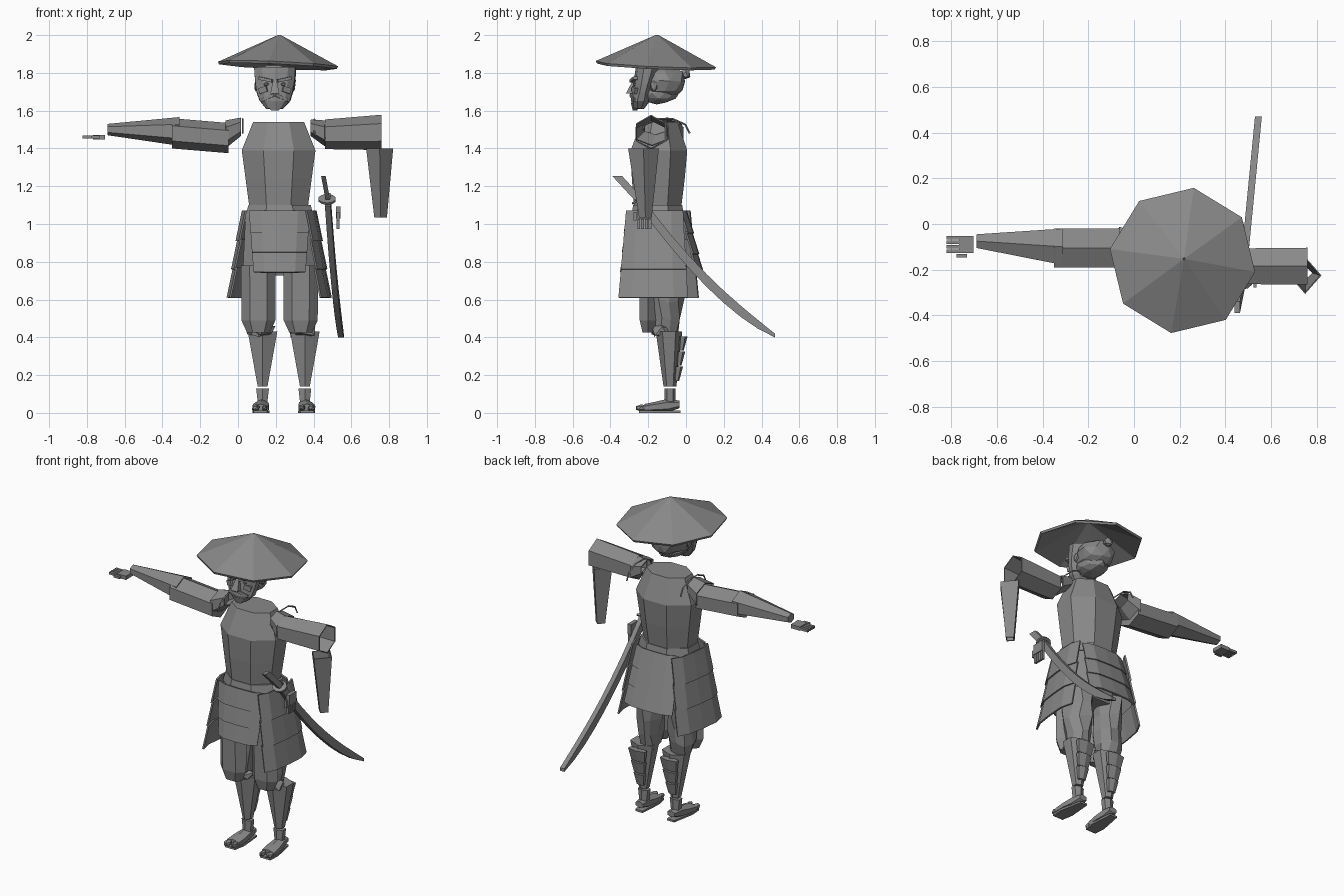
import bpy, bmesh, math, random
from math import pi, sin, cos
from mathutils import Vector

random.seed(4)
if "Cube" in bpy.data.objects:
    bpy.data.objects.remove(bpy.data.objects["Cube"], do_unlink=True)

grey = bpy.data.materials.new("plain grey")
grey.use_nodes = True
grey.diffuse_color = (.25, .25, .25, 1)
grey.node_tree.nodes["Principled BSDF"].inputs["Base Color"].default_value = grey.diffuse_color

MID = .22     # body centre in x
DEPTH = -.15  # body centre in y


def finish(name, bm, thick=0, jitter=0):
    """Turn a bmesh into a flat-shaded object."""
    for v in bm.verts:
        v.co += Vector(random.uniform(-jitter, jitter) for axis in range(3))
    bmesh.ops.recalc_face_normals(bm, faces=bm.faces)
    mesh = bpy.data.meshes.new(name)
    bm.to_mesh(mesh)
    bm.free()
    mesh.materials.append(grey)
    ob = bpy.data.objects.new(name, mesh)
    bpy.context.collection.objects.link(ob)
    if thick:
        mod = ob.modifiers.new("thickness", 'SOLIDIFY')
        mod.thickness = thick
        mod.offset = 0
    return ob


def skin(name, centres, sizes, axis, sides=8, turn=None, caps=True, thick=0, jitter=0):
    """Join polygon rings of the given half sizes, each square to one axis."""
    bm = bmesh.new()
    turn = pi / sides if turn is None else turn
    angles = [turn + math.tau * i / sides for i in range(sides)]
    widest = max(abs(cos(a)) for a in angles)
    tallest = max(abs(sin(a)) for a in angles)
    across, up = [k for k in range(3) if k != axis]
    rings = []
    for centre, (half_across, half_up) in zip(centres, sizes):
        ring = []
        for a in angles:
            co = Vector(centre)
            co[across] += half_across * cos(a) / widest
            co[up] += half_up * sin(a) / tallest
            ring.append(bm.verts.new(co))
        rings.append(ring)
    for low, high in zip(rings, rings[1:]):
        for i in range(sides):
            j = (i + 1) % sides
            bm.faces.new((low[i], low[j], high[j], high[i]))
    if caps:
        bm.faces.new(rings[0])
        bm.faces.new(rings[-1])
    return finish(name, bm, thick, jitter)


def loft(name, start, end, sizes, **options):
    """Evenly spaced rings from start to end, along the longest direction."""
    start, end = Vector(start), Vector(end)
    run = [abs(c) for c in end - start]
    centres = [start.lerp(end, i / (len(sizes) - 1)) for i in range(len(sizes))]
    return skin(name, centres, sizes, run.index(max(run)), **options)


def box(name, centre, size, rotation=(0, 0, 0)):
    bm = bmesh.new()
    bmesh.ops.create_cube(bm, size=1)
    bmesh.ops.scale(bm, vec=size, verts=bm.verts)
    ob = finish(name, bm)
    ob.location, ob.rotation_euler = centre, rotation


def blob(name, centre, size, jitter=0, detail=1):
    bm = bmesh.new()
    bmesh.ops.create_icosphere(bm, subdivisions=detail, radius=1)
    bmesh.ops.scale(bm, vec=size, verts=bm.verts)
    finish(name, bm, jitter=jitter).location = centre


def skirt_panel(name, heading, width, reach, drop, widen, flare):
    """Three overlapping curved plates that step down and outward."""
    out = Vector((cos(heading), sin(heading), 0))
    side = Vector((-out.y, out.x, 0))
    for tier in range(3):
        bm = bmesh.new()
        rows = []
        for step in (tier, tier + 1):
            lip = .01 * (step - tier)
            origin = Vector((MID, DEPTH, 1.07 - drop * step - lip))
            rows.append([bm.verts.new(origin + side * (width + widen * step) * k
                                      + out * (reach + flare * step + lip - .03 * k ** 4))
                         for k in (-1, -.6, 0, .6, 1)])
        for i in range(4):
            bm.faces.new((rows[0][i], rows[0][i + 1], rows[1][i + 1], rows[1][i]))
        finish(f"{name}_tier_{tier + 1}", bm, thick=.01)


def hand(label, palm, reach):
    """Flat palm with four fingers pointing along reach."""
    palm, reach = Vector(palm), Vector(reach)
    along, spread = Vector(map(abs, reach)), Vector((0, 1, 0))
    thin = Vector((.015, .015, .015))
    box(label + "_palm", palm, thin * 1.6 + along * .04 + spread * .05)
    for k in range(4):
        box(label + "_finger", palm + reach * .06 + spread * (k - 1.5) * .02, thin + along * .04)
    box(label + "_thumb", palm + reach * .02 - spread * .05, thin + along * .03)


# Straw hat: hollow shallow cone, slightly tilted
hat = loft("straw_hat", (0, 0, 0), (0, 0, .155), [(.315, .315), (.002, .002)],
           turn=math.radians(81), caps=False, thick=.015)
hat.location = (.212, -.16, 1.84)
hat.rotation_euler = (-.045, .045, 0)

# Head: face mask, hair and features
head = Vector((.195, -.2, 1.7))
curve_out = [math.sqrt(sin(pi / 2 * k / 5)) for k in range(6)]
loft("face", head + Vector((0, -.05, -.09)), head + Vector((0, 0, .13)),
     [(.045 + .065 * c, .03 + .035 * c) for c in curve_out], sides=10, jitter=.003)
blob("hair", head + Vector((0, .085, .055)), (.11, .115, .095), .008, 2)
blob("nape", head + Vector((0, .05, -.01)), (.09, .11, .055), .006, 2)
blob("top_knot", head + Vector((0, .195, .095)), (.03, .03, .03), .005)
loft("nose", head + Vector((0, -.09, -.01)), head + Vector((0, -.07, .06)),
     [(.024, .028), (.01, .012)], sides=4)
loft("chin_beard", head + Vector((0, -.07, -.1)), head + Vector((0, -.07, -.06)),
     [(.02, .012), (.045, .022)], sides=6)
for s in (-1, 1):
    box("brow", head + Vector((s * .05, -.077, .065)), (.075, .025, .016), (0, s * -.2, s * .25))
    box("moustache", head + Vector((s * .035, -.08, -.03)), (.07, .018, .016), (0, s * .4, s * .3))
    box("cheek", head + Vector((s * .06, -.068, .01)), (.045, .025, .03), (0, s * .3, s * .4))
    blob("eye", head + Vector((s * .045, -.072, .04)), (.016, .01, .01))
    blob("ear", head + Vector((s * .1, .03, .03)), (.01, .02, .03))

# Breastplate and belt
loft("breastplate", (.215, DEPTH, 1.09), (.215, DEPTH + .01, 1.54),
     [(.155, .125), (.175, .14), (.195, .15), (.135, .095)])
loft("waist_belt", (MID, DEPTH, 1.04), (MID, DEPTH, 1.1), [(.18, .14), (.165, .13)])

# Right arm, stretched out to the side
shell = {"caps": False, "thick": .007}
loft("right_shoulder_guard", (-.065, -.1, 1.475), (.015, -.1, 1.515), [(.085, .07), (.06, .045)],
     sides=6, **shell)
loft("right_upper_sleeve", (-.35, -.105, 1.48), (-.05, -.105, 1.455), [(.085, .08), (.085, .08)], sides=6)
loft("right_forearm_sleeve", (-.69, -.075, 1.5), (-.31, -.1, 1.49), [(.03, .03), (.08, .076)], sides=6)
hand("right", (-.735, -.09, 1.46), (-1, 0, 0))

# Left arm: upper sleeve, hanging forearm sleeve and hand
loft("left_shoulder_guard", (.385, -.16, 1.51), (.46, -.18, 1.48), [(.06, .04), (.085, .065)],
     sides=6, **shell)
loft("left_upper_sleeve", (.46, -.185, 1.475), (.76, -.185, 1.485), [(.075, .075), (.078, .09)],
     sides=6, **shell)
loft("left_forearm_sleeve", (.755, -.215, 1.035), (.75, -.225, 1.4), [(.03, .03), (.068, .078)],
     sides=4, turn=0, **shell)
hand("left", (.53, -.22, 1.06), (0, 0, -1))

# Cords looped over the shoulders
for s in (-1, 1):
    cord = bpy.data.curves.new("shoulder_cord", 'CURVE')
    cord.dimensions = '3D'
    cord.bevel_depth, cord.bevel_resolution = .005, 0
    line = cord.splines.new('POLY')
    line.points.add(5)
    for k, point in enumerate(line.points):
        a = pi * k / 5
        point.co = (.215 + s * .19, -.11 - .13 * cos(a), 1.48 + .08 * sin(a), 1)
    cord.materials.append(grey)
    bpy.context.collection.objects.link(bpy.data.objects.new("shoulder_cord", cord))

# Armour skirt: front, back and two longer flared sides
skirt_panel("front_skirt", -pi / 2, width=.16, reach=.155, drop=.105, widen=-.008, flare=.01)
skirt_panel("back_skirt", pi / 2, width=.145, reach=.15, drop=.11, widen=.008, flare=.028)
for name, heading in (("left_skirt", -.1), ("right_skirt", pi - .15)):
    skirt_panel(name, heading, width=.15, reach=.187, drop=.15, widen=.011, flare=.023)
loft("hips", (MID, DEPTH, .74), (MID, DEPTH, 1.06), [(.195, .12), (.18, .13)])

# Legs, mirrored about the centre line; the shins stand slightly to the left
for s, label in ((-1, "right"), (1, "left")):
    x = MID + s * .112
    hem, knee = (.06, .03), (.09, .045)
    loft(label + "_thigh_hem", (x, -.2, .425), (x, -.2, .49), [hem, knee], sides=6, turn=0)
    loft(label + "_thigh_guard", (x, -.2, .49), (x, -.2, .78), [knee, (.092, .05)], sides=6, turn=0)
    loft(label + "_trouser", (x, -.11, .41), (x, -.11, .78),
         [(.06, .06), (.075, .08), (.08, .09), (.08, .095), (.085, .11)], sides=9, jitter=.014)
    x += .022
    blob(label + "_knee", (x, -.13, .435), (.07, .06, .04), .008)
    loft(label + "_greave", (x, -.085, .14), (x, -.09, .43), [(.026, .034), (.078, .07)], sides=6)
    for k in range(3):
        r, y, z = .024 + k * .011, -.05 + k * .012, .17 + k * .08
        loft(label + "_calf_plate", (x, y, z), (x, y + .01, z + .075),
             [(r, .014), (r + .012, .024)], sides=6)
    loft(label + "_ankle", (x, -.085, .06), (x, -.085, .13), [(.026, .03), (.034, .03)], sides=6)
    loft(label + "_foot", (x + s * .012, -.22, .025), (x, -.035, .045),
         [(.042, .022), (.042, .028), (.034, .036), (.026, .02)], sides=6)
    loft(label + "_sole", (x + s * .012, -.25, .006), (x, -.03, .006),
         [(.036, .006), (.045, .006), (.035, .006), (.025, .006)], sides=4)
    for toe, width in ((-.012, .03), (.036, .046)):
        blob(label + "_toe", (x + s * toe, -.235, .026), (width / 2, .035, .02))

# Sword: curved sheath, grip and round guard
steps = [k / 8 for k in range(9)]
skin("sword_sheath", [(.475 + .07 * t, -.25 + .72 * t, 1.13 - t + .28 * t * t) for t in steps],
     [(.015, .034 - .024 * t ** 6) for t in steps], axis=1, sides=4)
loft("sword_grip", (.452, -.365, 1.255), (.475, -.25, 1.13), [(.012, .026), (.012, .026)], sides=4)
guard = loft("sword_guard", (0, 0, -.006), (0, 0, .006), [(.045, .04), (.045, .04)], sides=10)
guard.location = (.472, -.252, 1.13)
guard.rotation_euler.x = pi / 5
